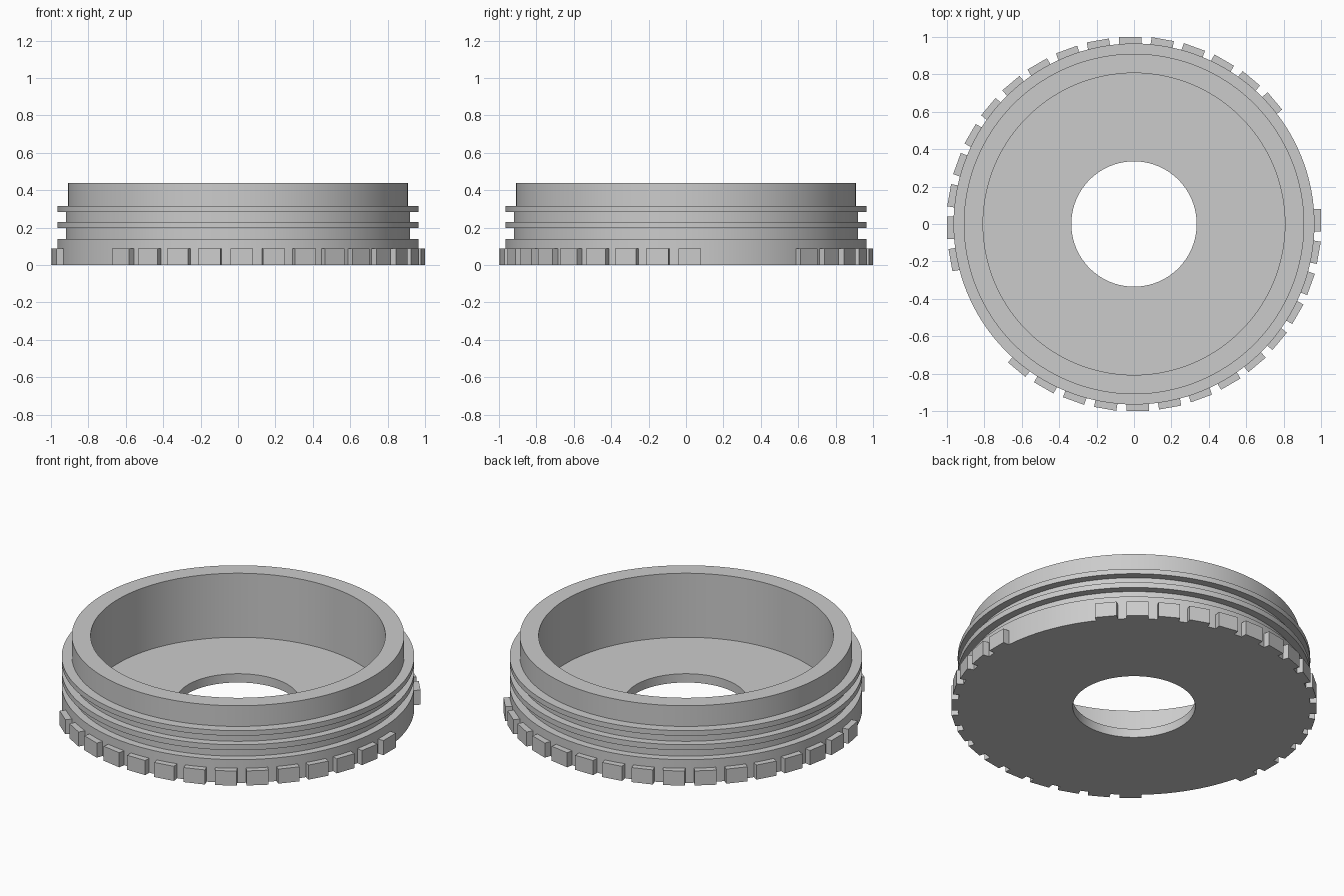
import bpy
import bmesh
from math import cos, sin, pi, radians
from mathutils import Matrix

cube = bpy.data.objects.get("Cube")
if cube:
    bpy.data.objects.remove(cube, do_unlink=True)

SEGMENTS = 128

grey = bpy.data.materials.new("light_grey")
grey.use_nodes = True
grey.diffuse_color = (0.6, 0.6, 0.6, 1)
grey.node_tree.nodes["Principled BSDF"].inputs["Base Color"].default_value = (0.6, 0.6, 0.6, 1)


def finish(bm, name):
    """Turn a bmesh into a linked, coloured object."""
    bmesh.ops.recalc_face_normals(bm, faces=bm.faces)
    mesh = bpy.data.meshes.new(name)
    bm.to_mesh(mesh)
    bm.free()
    mesh.materials.append(grey)
    obj = bpy.data.objects.new(name, mesh)
    bpy.context.collection.objects.link(obj)
    return obj


def lathe(name, profile):
    """Revolve a closed (radius, z) profile around the z axis."""
    bm = bmesh.new()
    rings = []
    for i in range(SEGMENTS):
        a = 2 * pi * i / SEGMENTS
        rings.append([bm.verts.new((r * cos(a), r * sin(a), z)) for r, z in profile])
    n = len(profile)
    for i in range(SEGMENTS):
        here, after = rings[i], rings[(i + 1) % SEGMENTS]
        for j in range(n):
            k = (j + 1) % n
            bm.faces.new((here[j], after[j], after[k], here[k]))
    return finish(bm, name)


# Threaded cup: floor with a round hole, ribbed outer wall
flange, groove, wall, bore, hole = 0.965, 0.92, 0.91, 0.807, 0.335
cup = lathe("ring_cup", [
    (hole, 0), (flange, 0), (flange, 0.14),
    (groove, 0.14), (groove, 0.197), (flange, 0.197), (flange, 0.23),
    (groove, 0.23), (groove, 0.284), (flange, 0.284), (flange, 0.315),
    (wall, 0.315), (wall, 0.44), (bore, 0.44), (bore, 0.053), (hole, 0.053),
])
bpy.ops.object.select_all(action="DESELECT")
cup.select_set(True)
bpy.context.view_layer.objects.active = cup
bpy.ops.object.shade_smooth_by_angle(angle=radians(30))

# Grip teeth around the base, with two plain gaps on opposite sides
gaps = {1, 2, 3, 20, 21, 22}
inner, outer, height, width, offset = 0.94, 1.0, 0.088, 0.12, 0.02
bm = bmesh.new()
for step in range(36):
    if step in gaps:
        continue
    place = (Matrix.Rotation(radians(10 * step), 4, "Z")
             @ Matrix.Translation(((inner + outer) / 2, offset, height / 2))
             @ Matrix.Diagonal((outer - inner, width, height, 1)))
    bmesh.ops.create_cube(bm, size=1, matrix=place)
finish(bm, "grip_teeth")
